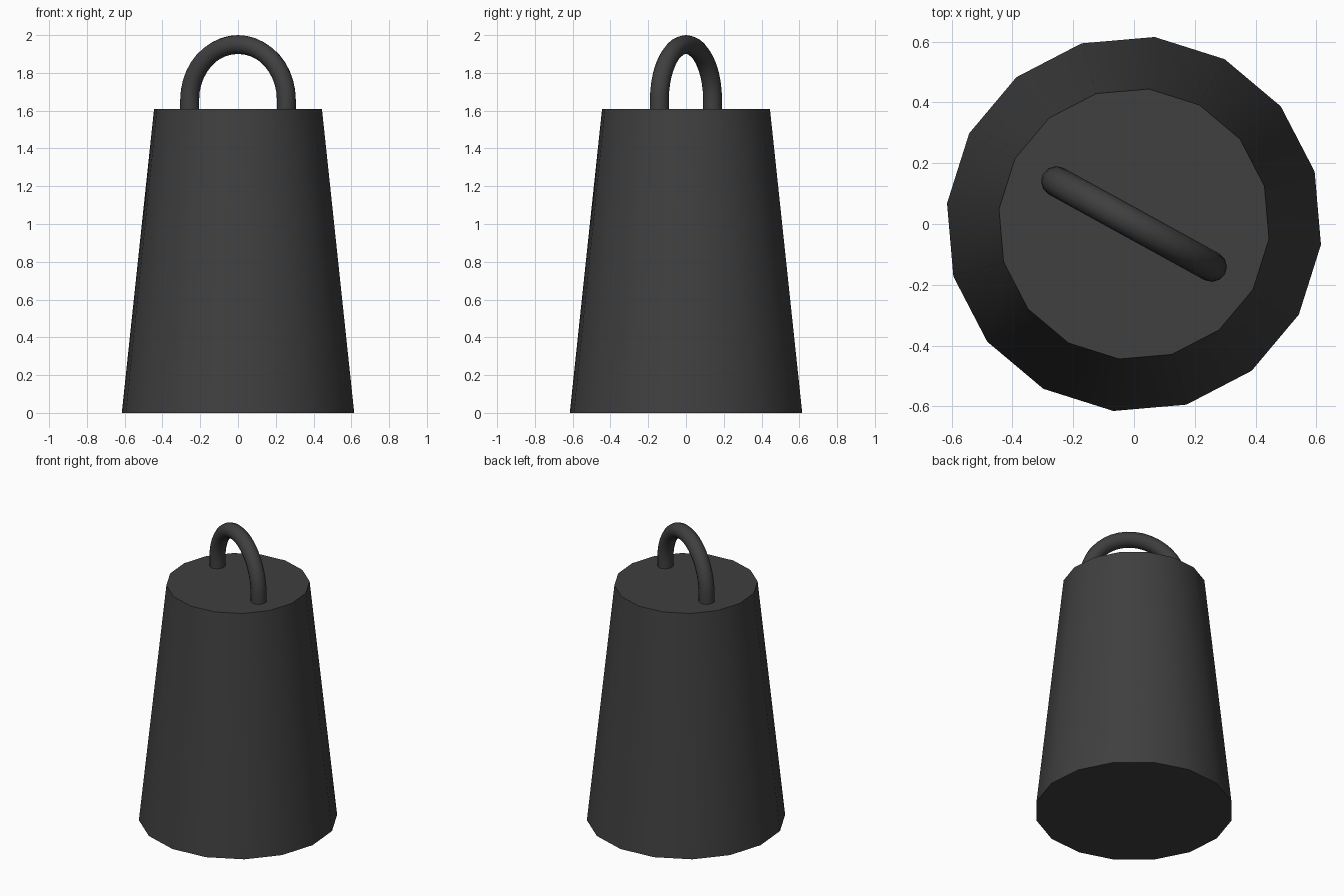
import bpy
from math import sin, cos, pi, radians

cube = bpy.data.objects.get("Cube")
if cube:
    bpy.data.objects.remove(cube, do_unlink=True)

TOP = 1.61
TURN = radians(-28.8)

# Dark iron material
iron = bpy.data.materials.new("dark iron")
iron.use_nodes = True
iron.diffuse_color = (0.05, 0.05, 0.05, 1)
iron.node_tree.nodes["Principled BSDF"].inputs["Base Color"].default_value = (0.05, 0.05, 0.05, 1)


def finish(obj, name):
    obj.name = name
    obj.rotation_euler.z = TURN
    obj.data.materials.clear()
    obj.data.materials.append(iron)
    bpy.ops.object.select_all(action='DESELECT')
    obj.select_set(True)
    bpy.context.view_layer.objects.active = obj
    bpy.ops.object.shade_smooth_by_angle(angle=radians(35))


# Tapered sixteen-sided body
bpy.ops.mesh.primitive_cone_add(vertices=16, radius1=0.619, radius2=0.447,
                                depth=TOP, location=(0, 0, TOP / 2))
finish(bpy.context.object, "weight_body")

# Arched handle: two short legs joined by a half circle
REACH, TUBE = 0.292, 0.05
SPRING = 2 - TUBE - REACH
STEPS = 20
path = [(REACH, TOP - 0.02)]
path += [(REACH * cos(pi * i / STEPS), SPRING + REACH * sin(pi * i / STEPS))
         for i in range(STEPS + 1)]
path += [(-REACH, TOP - 0.02)]

curve = bpy.data.curves.new("handle", 'CURVE')
curve.dimensions = '3D'
curve.bevel_depth = TUBE
curve.bevel_resolution = 4
curve.use_fill_caps = True
spline = curve.splines.new('POLY')
spline.points.add(len(path) - 1)
for point, (x, z) in zip(spline.points, path):
    point.co = (x, 0, z, 1)
handle = bpy.data.objects.new("handle", curve)
bpy.context.collection.objects.link(handle)
bpy.ops.object.select_all(action='DESELECT')
handle.select_set(True)
bpy.context.view_layer.objects.active = handle
bpy.ops.object.convert(target='MESH')
finish(bpy.context.object, "handle")
